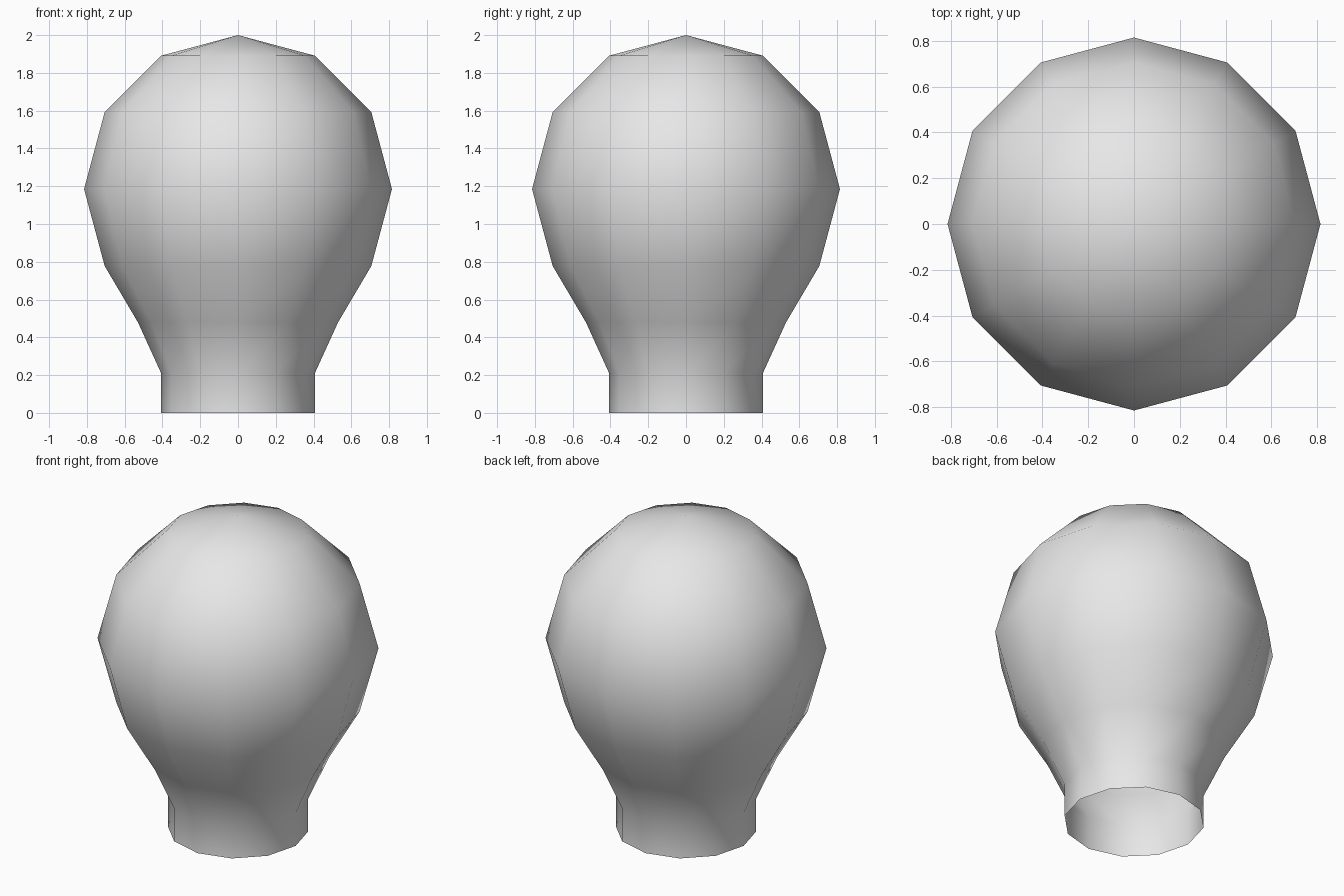
import bpy
import bmesh
from math import cos, sin, pi

cube = bpy.data.objects.get("Cube")
if cube:
    bpy.data.objects.remove(cube, do_unlink=True)

SIDES = 12
RADIUS = 0.815
CENTRE = 2 - RADIUS

# Glass colour
grey = bpy.data.materials.new("light_grey")
grey.use_nodes = True
colour = (0.8, 0.8, 0.8, 1)
grey.diffuse_color = colour
grey.node_tree.nodes["Principled BSDF"].inputs["Base Color"].default_value = colour

# Profile: open neck, flared shoulder, then a round globe
profile = [(0.407, 0), (0.407, 0.21), (0.53, 0.48)]
for step in range(-1, 3):
    a = step * pi / 6
    profile.append((RADIUS * cos(a), CENTRE + RADIUS * sin(a)))

# Revolve the profile into rings, leaving the bottom open
bm = bmesh.new()
rings = [[bm.verts.new((r * cos(2 * pi * i / SIDES), r * sin(2 * pi * i / SIDES), z))
          for i in range(SIDES)] for r, z in profile]
for low, high in zip(rings, rings[1:]):
    for i in range(SIDES):
        j = (i + 1) % SIDES
        bm.faces.new((low[i], low[j], high[j], high[i]))

# Close the crown with a fan to the top point
tip = bm.verts.new((0, 0, 2))
for i in range(SIDES):
    bm.faces.new((rings[-1][i], rings[-1][(i + 1) % SIDES], tip))
for face in bm.faces:
    face.smooth = True

mesh = bpy.data.meshes.new("bulb")
bm.to_mesh(mesh)
bm.free()
mesh.materials.append(grey)
bulb = bpy.data.objects.new("bulb", mesh)
bpy.context.collection.objects.link(bulb)
